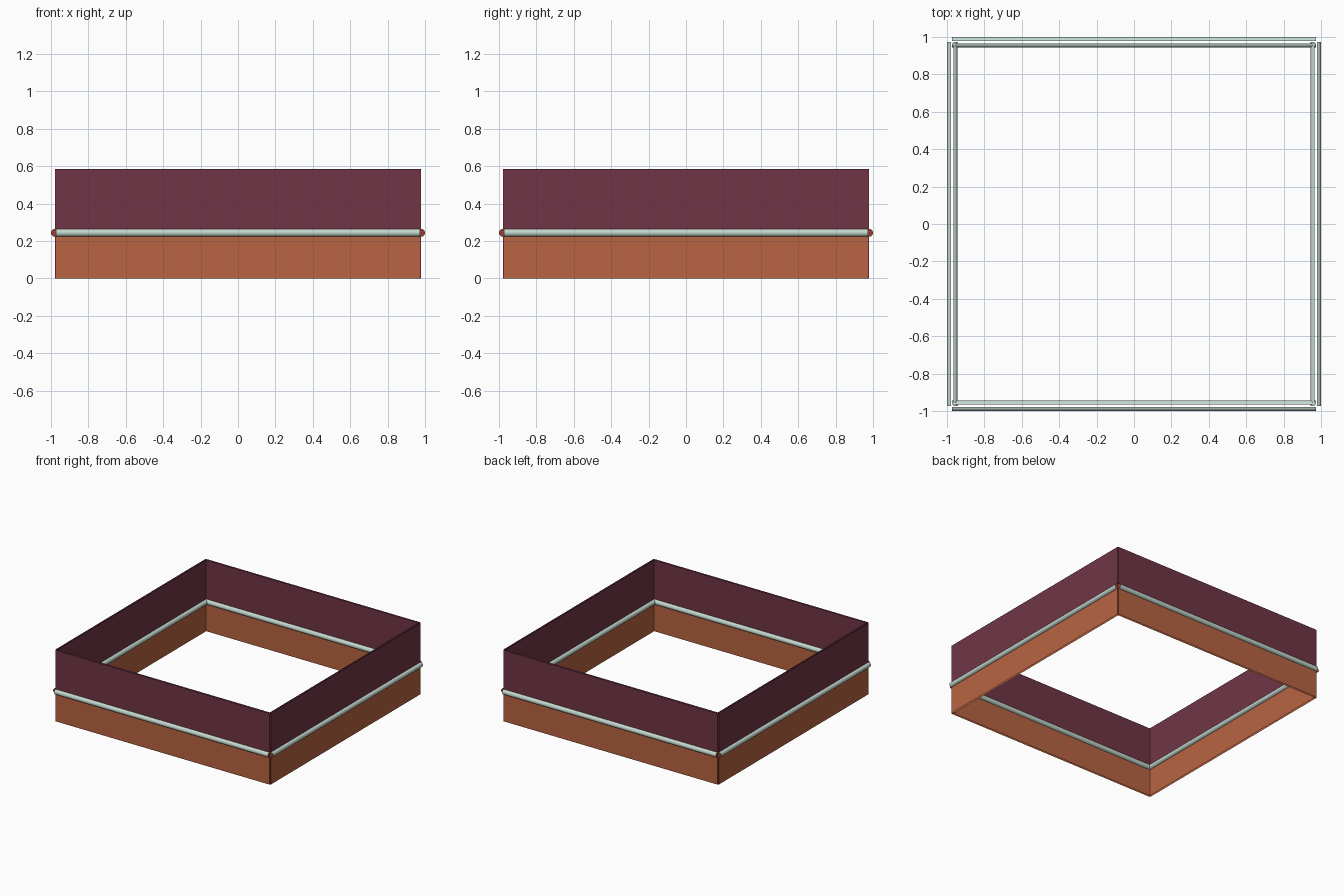
import bpy, bmesh, math
from mathutils import Matrix

if "Cube" in bpy.data.objects:
    bpy.data.objects.remove(bpy.data.objects["Cube"])

HALF = 0.972      # half length of a side, and distance of its mid-plane
T = 0.0075        # half thickness of the wall
R = 0.0205        # radius of the half-round rail
ZR, TOP = 0.244, 0.585
SEG = 10


def material(name, rgb):
    m = bpy.data.materials.new(name)
    m.diffuse_color = (*rgb, 1)
    m.use_nodes = True
    m.node_tree.nodes["Principled BSDF"].inputs["Base Color"].default_value = m.diffuse_color
    return m


MATS = [material("orange", (0.479, 0.127, 0.054)),
        material("maroon", (0.162, 0.036, 0.061)),
        material("pale_green", (0.55, 0.68, 0.62)),
        material("brick_red", (0.30, 0.05, 0.032))]

# Profile of the outer half: lower panel, half-round rail, upper panel
profile = [(T, 0.0)]
for i in range(SEG + 1):
    a = -math.pi / 2 + math.pi * i / SEG
    profile.append((T + R * math.cos(a), ZR + R * math.sin(a)))
profile.append((T, TOP))


def barrier(name, angle):
    bm = bmesh.new()
    rows = {}
    # Both skins of the wall, open at the top and bottom
    for s in (1, -1):
        for e in (-1, 1):
            rows[s, e] = [bm.verts.new((e * HALF, -HALF - s * o, z)) for o, z in profile]
        a, b = rows[s, -1], rows[s, 1]
        last = len(profile) - 2
        for i in range(last + 1):
            q = [a[i], b[i], b[i + 1], a[i + 1]]
            f = bm.faces.new(q if s > 0 else q[::-1])
            f.material_index = 0 if i == 0 else 1 if i == last else 2
            f.smooth = 0 < i < last
    # Red end caps following the profile
    for e in (-1, 1):
        loop = rows[1, e] + rows[-1, e][::-1]
        f = bm.faces.new(loop if e > 0 else loop[::-1])
        f.material_index = 3
    # Keep creases sharp where the rail meets panels and caps
    for ed in bm.edges:
        if len(ed.link_faces) == 2 and ed.calc_face_angle() > math.radians(35):
            ed.smooth = False
    bm.transform(Matrix.Rotation(angle, 4, 'Z'))
    me = bpy.data.meshes.new(name)
    bm.to_mesh(me)
    bm.free()
    for m in MATS:
        me.materials.append(m)
    bpy.context.collection.objects.link(bpy.data.objects.new(name, me))


for k, side in enumerate(("front", "right", "back", "left")):
    barrier(side + "_barrier", k * math.pi / 2)
